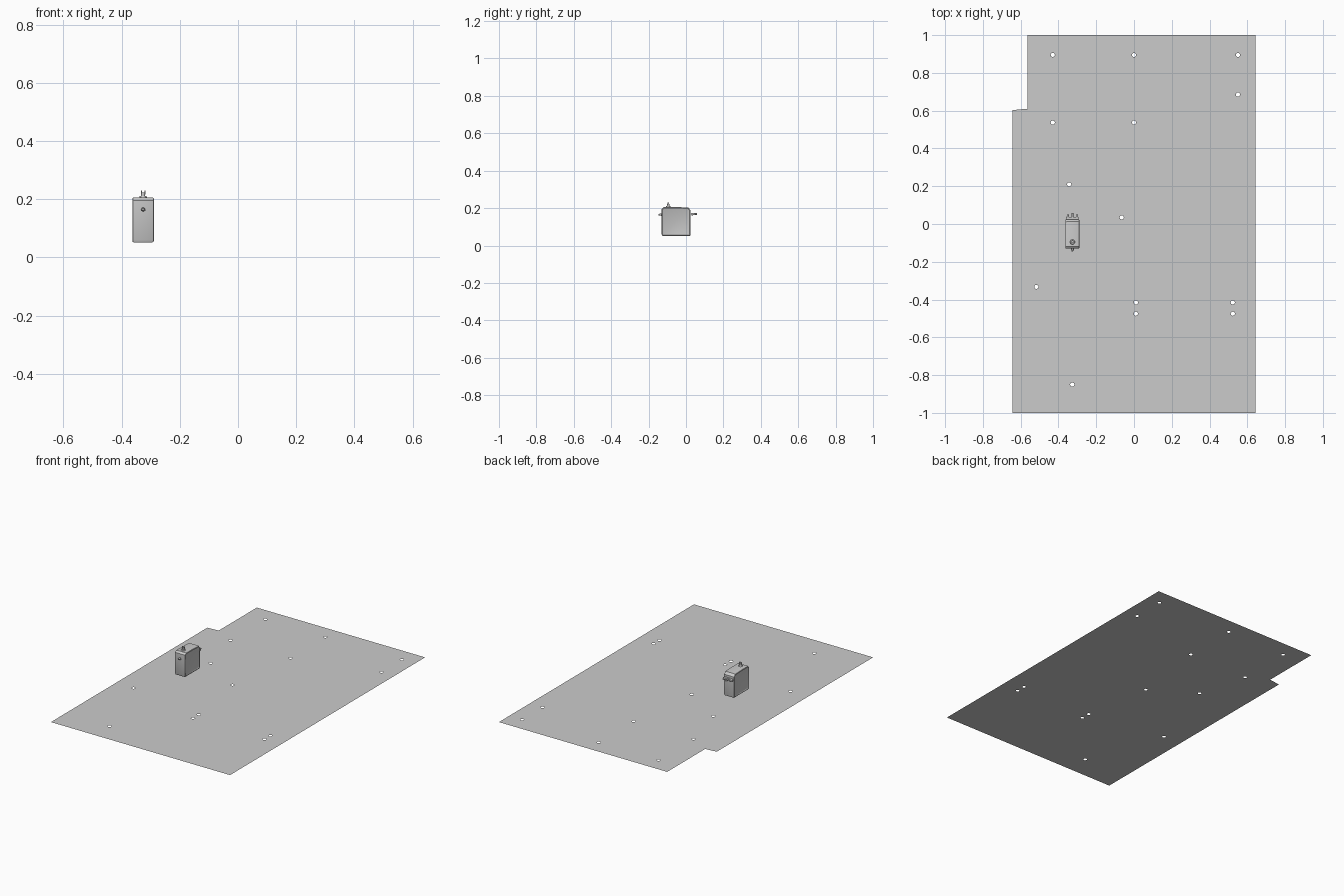
import bpy, bmesh, math
from mathutils import Matrix, Vector

cube = bpy.data.objects.get("Cube")
if cube:
    bpy.data.objects.remove(cube)

grey = bpy.data.materials.new("plain grey")
grey.use_nodes = True
grey.diffuse_color = (0.6, 0.6, 0.6, 1)
grey.node_tree.nodes["Principled BSDF"].inputs["Base Color"].default_value = (0.6, 0.6, 0.6, 1)


def finish(bm, name, smooth=False):
    mesh = bpy.data.meshes.new(name)
    bm.to_mesh(mesh)
    bm.free()
    obj = bpy.data.objects.new(name, mesh)
    bpy.context.collection.objects.link(obj)
    mesh.materials.append(grey)
    if smooth:
        bpy.ops.object.select_all(action="DESELECT")
        obj.select_set(True)
        bpy.context.view_layer.objects.active = obj
        bpy.ops.object.shade_smooth_by_angle(angle=math.radians(35))
    return obj


def rod(name, start, end, r1, r2=None, sides=16):
    """Cylinder or cone between two points."""
    start, end = Vector(start), Vector(end)
    axis = end - start
    turn = axis.to_track_quat("Z", "Y").to_matrix().to_4x4()
    bm = bmesh.new()
    bmesh.ops.create_cone(bm, cap_ends=True, segments=sides, radius1=r1,
                          radius2=r1 if r2 is None else r2, depth=axis.length,
                          matrix=Matrix.Translation((start + end) / 2) @ turn)
    return finish(bm, name, True)


def block(name, centre, size):
    bm = bmesh.new()
    bmesh.ops.create_cube(bm, size=1, matrix=Matrix.Translation(centre) @ Matrix.Diagonal((*size, 1)))
    return finish(bm, name)


# Floor sheet: notched outline with round holes
def loop(bm, points):
    verts = [bm.verts.new((x, y, 0)) for x, y in points]
    for a, b in zip(verts, verts[1:] + verts[:1]):
        bm.edges.new((a, b))


holes = [(-0.43, 0.895), (0, 0.895), (0.55, 0.895), (0.55, 0.685), (-0.43, 0.537),
         (0, 0.537), (-0.343, 0.21), (-0.065, 0.035), (-0.517, -0.333), (0.01, -0.415),
         (0.01, -0.475), (0.523, -0.415), (0.523, -0.475), (-0.327, -0.85)]
bm = bmesh.new()
loop(bm, [(-0.643, -1), (0.643, -1), (0.643, 1), (-0.565, 1), (-0.565, 0.61), (-0.643, 0.603)])
for x, y in holes:
    loop(bm, [(x + 0.011 * math.cos(i * math.tau / 16), y + 0.011 * math.sin(i * math.tau / 16))
              for i in range(16)])
bmesh.ops.triangle_fill(bm, edges=bm.edges[:], use_beauty=True, normal=(0, 0, 1))
for face in bm.faces:
    if face.normal.z < 0:
        face.normal_flip()
finish(bm, "floor_sheet")

# Tank body: side profile with a sloped rear shoulder, extruded across x
CX = -0.326
profile = [(-0.126, 0.052), (0.022, 0.052), (0.025, 0.06), (0.025, 0.188),
           (0.012, 0.203), (-0.06, 0.206), (-0.118, 0.206), (-0.13, 0.196), (-0.13, 0.06)]
bm = bmesh.new()
face = bm.faces.new([bm.verts.new((CX - 0.037, y, z)) for y, z in profile])
moved = bmesh.ops.extrude_face_region(bm, geom=[face])["geom"]
bmesh.ops.translate(bm, vec=(0.074, 0, 0), verts=[v for v in moved if isinstance(v, bmesh.types.BMVert)])
bmesh.ops.recalc_face_normals(bm, faces=bm.faces[:])
sides = [f for f in bm.faces if abs(f.normal.x) > 0.9]
rim = list({e for f in sides for e in f.edges})
bmesh.ops.bevel(bm, geom=rim, offset=0.005, segments=2, affect="EDGES", profile=0.5)
# Shallow recessed panel on each side
sides = [f for f in bm.faces if abs(f.normal.x) > 0.99]
bmesh.ops.inset_individual(bm, faces=sides, thickness=0.006, depth=-0.003)
finish(bm, "tank_body", True)

# Filler cap with small grip wings
CAP_Y = -0.095
rod("filler_collar", (CX, CAP_Y, 0.204), (CX, CAP_Y, 0.212), 0.014, 0.011)
rod("filler_neck", (CX, CAP_Y, 0.21), (CX, CAP_Y, 0.223), 0.007)
for side, label in ((1, "left"), (-1, "right")):
    block(f"filler_grip_{label}", (CX + side * 0.006, CAP_Y, 0.223), (0.004, 0.007, 0.014))

# Front nozzle and its little ledge
rod("front_nozzle", (CX, -0.128, 0.165), (CX, -0.146, 0.165), 0.007, 0.004)
block("front_ledge", (CX, -0.133, 0.162), (0.016, 0.008, 0.004))

# Rear bar with twin connectors
block("rear_bar", (CX, 0.031, 0.168), (0.066, 0.014, 0.012))
rod("rear_pipe", (CX, 0.03, 0.168), (CX, 0.058, 0.168), 0.005)
for side, label in ((1, "left"), (-1, "right")):
    rod(f"rear_connector_{label}", (CX + side * 0.024, 0.03, 0.168),
        (CX + side * 0.024, 0.05, 0.168), 0.007, 0.005)
